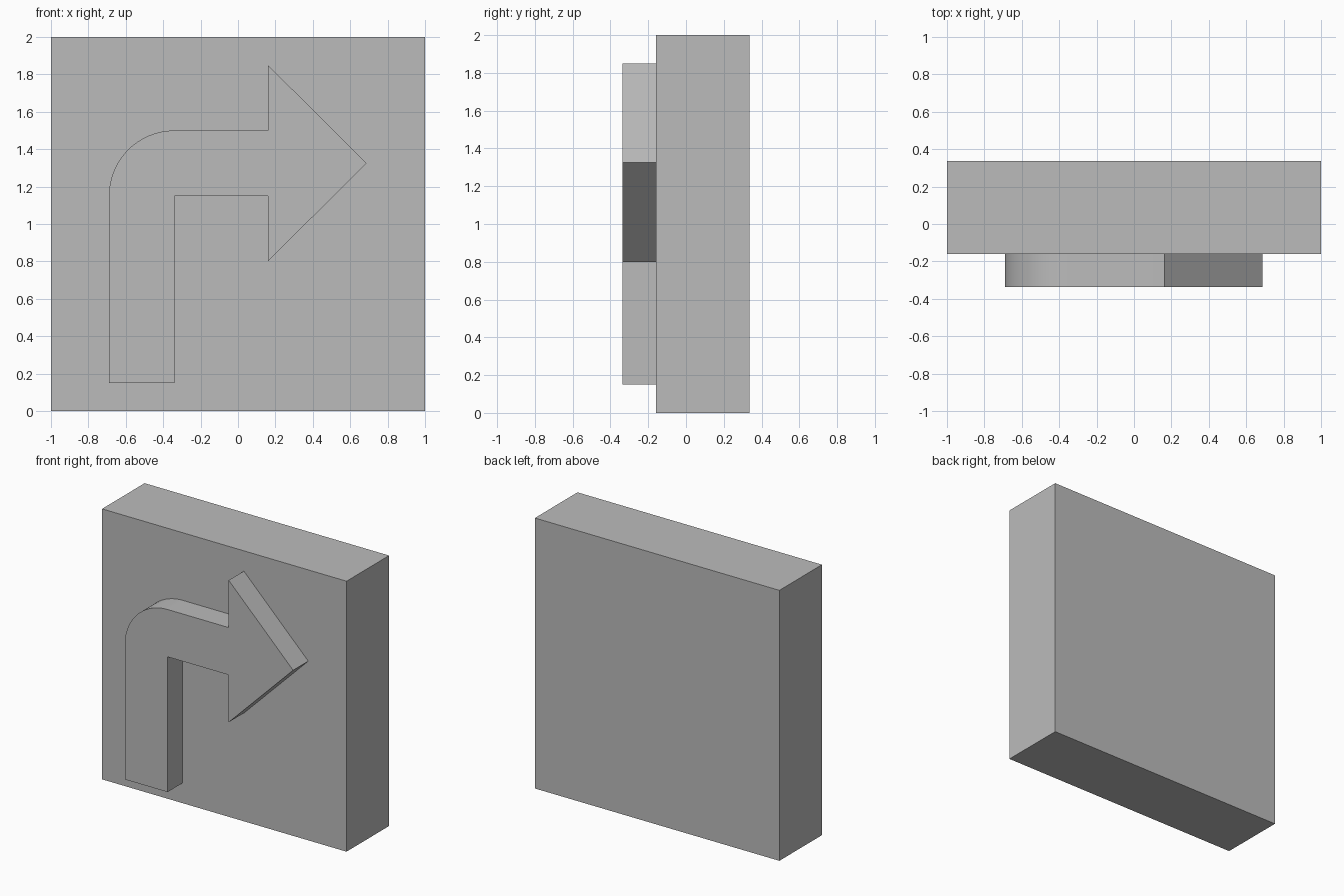
import bpy, bmesh
from math import cos, sin, pi, radians

cube = bpy.data.objects.get("Cube")
if cube:
    bpy.data.objects.remove(cube, do_unlink=True)

grey = bpy.data.materials.new("plain grey")
grey.use_nodes = True
colour = (0.5, 0.5, 0.5, 1)
grey.diffuse_color = colour
grey.node_tree.nodes["Principled BSDF"].inputs["Base Color"].default_value = colour


def extrude_outline(name, outline, front, back):
    """Solid made from an x-z outline, running from y=front to y=back."""
    bm = bmesh.new()
    face = bm.faces.new([bm.verts.new((x, front, z)) for x, z in outline])
    new = bmesh.ops.extrude_face_region(bm, geom=[face])["geom"]
    moved = [v for v in new if isinstance(v, bmesh.types.BMVert)]
    bmesh.ops.translate(bm, verts=moved, vec=(0, back - front, 0))
    bmesh.ops.recalc_face_normals(bm, faces=bm.faces)
    mesh = bpy.data.meshes.new(name)
    bm.to_mesh(mesh)
    bm.free()
    mesh.materials.append(grey)
    obj = bpy.data.objects.new(name, mesh)
    bpy.context.collection.objects.link(obj)
    return obj


# Square backing board
FACE = -0.16
extrude_outline("board", [(-1, 0), (1, 0), (1, 2), (-1, 2)], FACE, 0.337)

# Raised turn arrow: stem, head, then rounded outer bend
corner_x, corner_z, width = -0.34, 1.15, 0.35
outline = [(corner_x - width, 0.15), (corner_x, 0.15), (corner_x, corner_z),
           (0.16, corner_z), (0.16, 0.8), (0.687, 1.325), (0.16, 1.85),
           (0.16, corner_z + width)]
STEPS = 24
for i in range(STEPS + 1):
    a = pi / 2 * (1 + i / STEPS)
    outline.append((corner_x + width * cos(a), corner_z + width * sin(a)))
arrow = extrude_outline("turn_arrow", outline, -0.337, FACE)

# Smooth bend with sharp corners
bpy.ops.object.select_all(action="DESELECT")
arrow.select_set(True)
bpy.context.view_layer.objects.active = arrow
bpy.ops.object.shade_smooth_by_angle(angle=radians(30))
